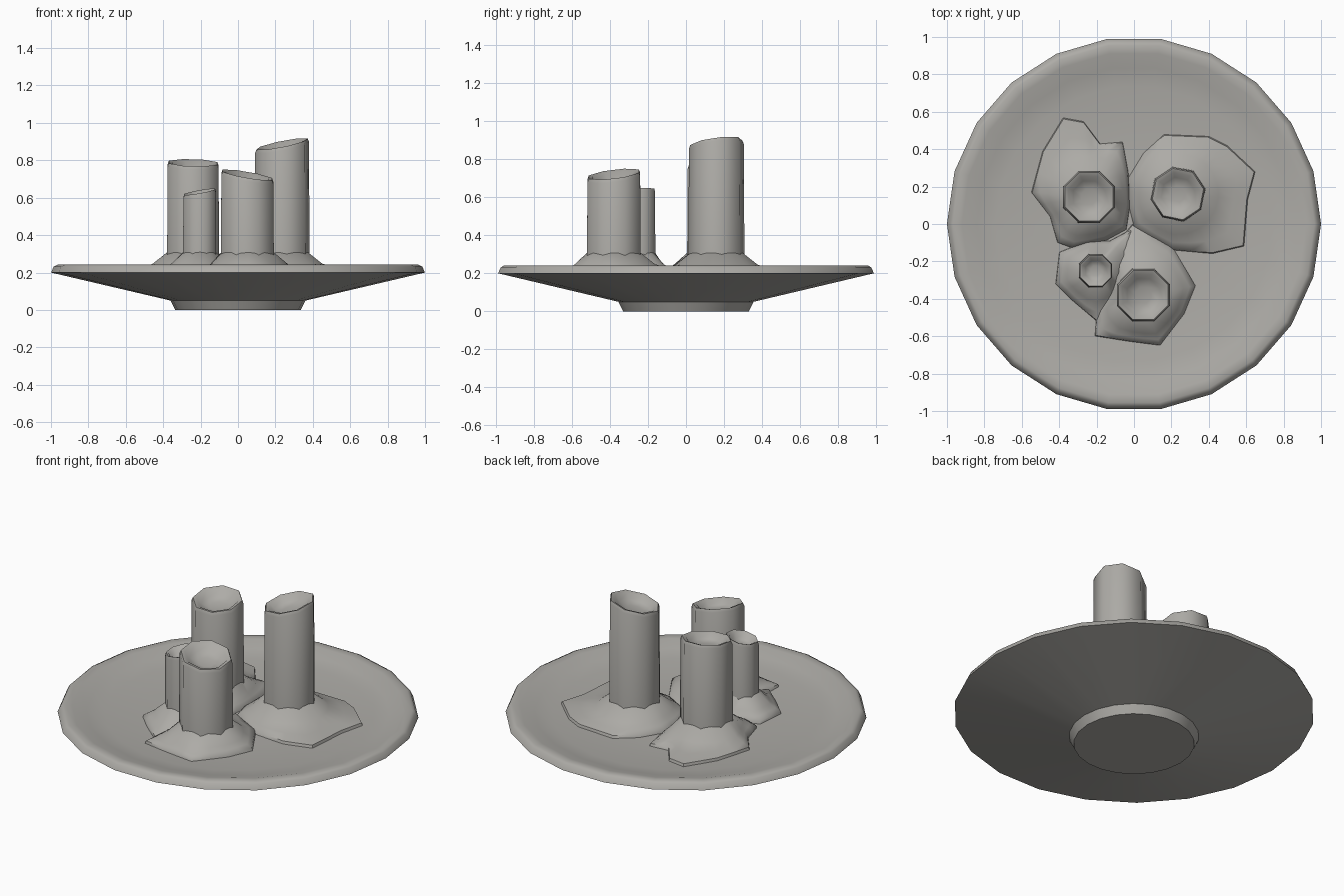
import bpy, bmesh, math
from mathutils import Vector

if "Cube" in bpy.data.objects:
    bpy.data.objects.remove(bpy.data.objects["Cube"])

wax_grey = bpy.data.materials.new("warm_grey")
wax_grey.diffuse_color = (0.42, 0.41, 0.385, 1)
wax_grey.use_nodes = True
wax_grey.node_tree.nodes["Principled BSDF"].inputs["Base Color"].default_value = wax_grey.diffuse_color

SIDES = 22
# Dish upper surface as (radius, height), from rim to middle
TOP = [(0.985, 0.232), (0.965, 0.242), (0.92, 0.238), (0.84, 0.215),
       (0.74, 0.2), (0.4, 0.19)]


def floor_height(r):
    for (r1, z1), (r0, z0) in zip(TOP, TOP[1:]):
        if r >= r0:
            return z0 + (z1 - z0) * (r - r0) / (r1 - r0)
    return TOP[-1][1]


def build(name, rings, cap_start, cap_end, angle):
    """Join rings of points with quads and shade the result."""
    bm = bmesh.new()
    loops = [[bm.verts.new(p) for p in ring] for ring in rings]
    n = len(loops[0])
    for a, b in zip(loops, loops[1:]):
        for i in range(n):
            j = (i + 1) % n
            bm.faces.new((a[i], a[j], b[j], b[i]))
    if cap_start:
        bm.faces.new(loops[0][::-1])
    if cap_end:
        bm.faces.new(loops[-1])
    mesh = bpy.data.meshes.new(name)
    bm.to_mesh(mesh)
    bm.free()
    mesh.materials.append(wax_grey)
    ob = bpy.data.objects.new(name, mesh)
    bpy.context.collection.objects.link(ob)
    bpy.ops.object.select_all(action='DESELECT')
    ob.select_set(True)
    bpy.context.view_layer.objects.active = ob
    bpy.ops.object.shade_smooth_by_angle(angle=math.radians(angle))


def circle(cx, cy, r, n, turn, height):
    """Ring whose height is a function of the offset from its centre."""
    pts = []
    for i in range(n):
        a = turn + math.tau * i / n
        dx, dy = r * math.cos(a), r * math.sin(a)
        pts.append((cx + dx, cy + dy, height(dx, dy)))
    return pts


# Dish with a foot
profile = [(0.335, 0), (0.36, 0.05), (1.0, 0.2)] + TOP
build("dish", [circle(0, 0, r, SIDES, 0, lambda dx, dy, z=z: z)
               for r, z in profile], True, True, 50)


def candle(name, cx, cy, r, top, slope, turn):
    """Octagonal candle with a slanted, hollowed top."""
    sides = 8
    rings = [circle(cx, cy, r * 1.03, sides, turn, lambda dx, dy: 0.15)]
    for k, drop in [(1, 0.018), (0.95, 0.0), (0.8, 0.006), (0.62, 0.035), (0.3, 0.045)]:
        rings.append(circle(cx, cy, r * k, sides, turn, lambda dx, dy, d=drop:
                            top - d + slope[0] * dx + slope[1] * dy))
    build(name, rings, True, True, 62)


def wax_pool(name, cx, cy, r, outline):
    """Melted wax flaring from the candle foot to an irregular edge."""
    c = Vector((cx, cy))
    # Add a midpoint to each outline side so the foot stays round
    pts = []
    for i, p in enumerate(outline):
        p, q = Vector(p), Vector(outline[(i + 1) % len(outline)])
        pts += [p, (p + q) / 2]
    rings = []
    for step in range(5):
        ring = []
        for p in pts:
            d = (p - c).normalized()
            reach = (p - c).length
            flare = min(r + 0.07, r + (reach - r) * 0.5)
            rad = [r * 0.93, flare, flare + (reach - flare) * 0.5, reach * 0.98, reach][step]
            q = c + d * rad
            edge = floor_height(q.length)
            z = [0.31, 0.247, 0.226, edge + 0.016, edge - 0.006][step]
            ring.append((q.x, q.y, max(z, edge - 0.006)))
        rings.append(ring)
    build(name, rings[::-1], False, True, 50)


E = math.pi / 8
candle("left_back_candle", -0.24, 0.145, 0.147, 0.787, (-0.03, 0.14), E)
candle("tall_candle", 0.235, 0.16, 0.147, 0.887, (0.2, 0.12), E - 0.2)
candle("front_candle", 0.05, -0.38, 0.15, 0.722, (-0.17, 0.12), E)
candle("small_candle", -0.205, -0.25, 0.094, 0.632, (0.18, 0.1), E)

wax_pool("left_back_wax", -0.24, 0.145, 0.147, [
    (-0.02, 0.1), (-0.03, 0.28), (-0.06, 0.44), (-0.18, 0.43), (-0.27, 0.55),
    (-0.38, 0.57), (-0.49, 0.39), (-0.55, 0.17), (-0.45, 0.04), (-0.41, -0.1),
    (-0.33, -0.13), (-0.15, -0.09), (-0.04, -0.03)])
wax_pool("tall_wax", 0.235, 0.16, 0.147, [
    (0.61, 0.13), (0.65, 0.28), (0.5, 0.42), (0.4, 0.47), (0.16, 0.48),
    (0.05, 0.38), (-0.03, 0.25), (-0.03, 0.1), (0.0, -0.02), (0.2, -0.14),
    (0.42, -0.16), (0.59, -0.12)])
wax_pool("front_wax", 0.05, -0.38, 0.15, [
    (0.33, -0.33), (0.27, -0.48), (0.14, -0.65), (-0.02, -0.63), (-0.21, -0.6),
    (-0.2, -0.47), (-0.13, -0.35), (-0.13, -0.15), (-0.01, 0.0), (0.2, -0.11)])
wax_pool("small_wax", -0.205, -0.25, 0.094, [
    (-0.02, -0.25), (0.0, -0.02), (-0.13, -0.09), (-0.25, -0.09), (-0.4, -0.15),
    (-0.42, -0.32), (-0.33, -0.41), (-0.2, -0.52), (-0.09, -0.42)])
